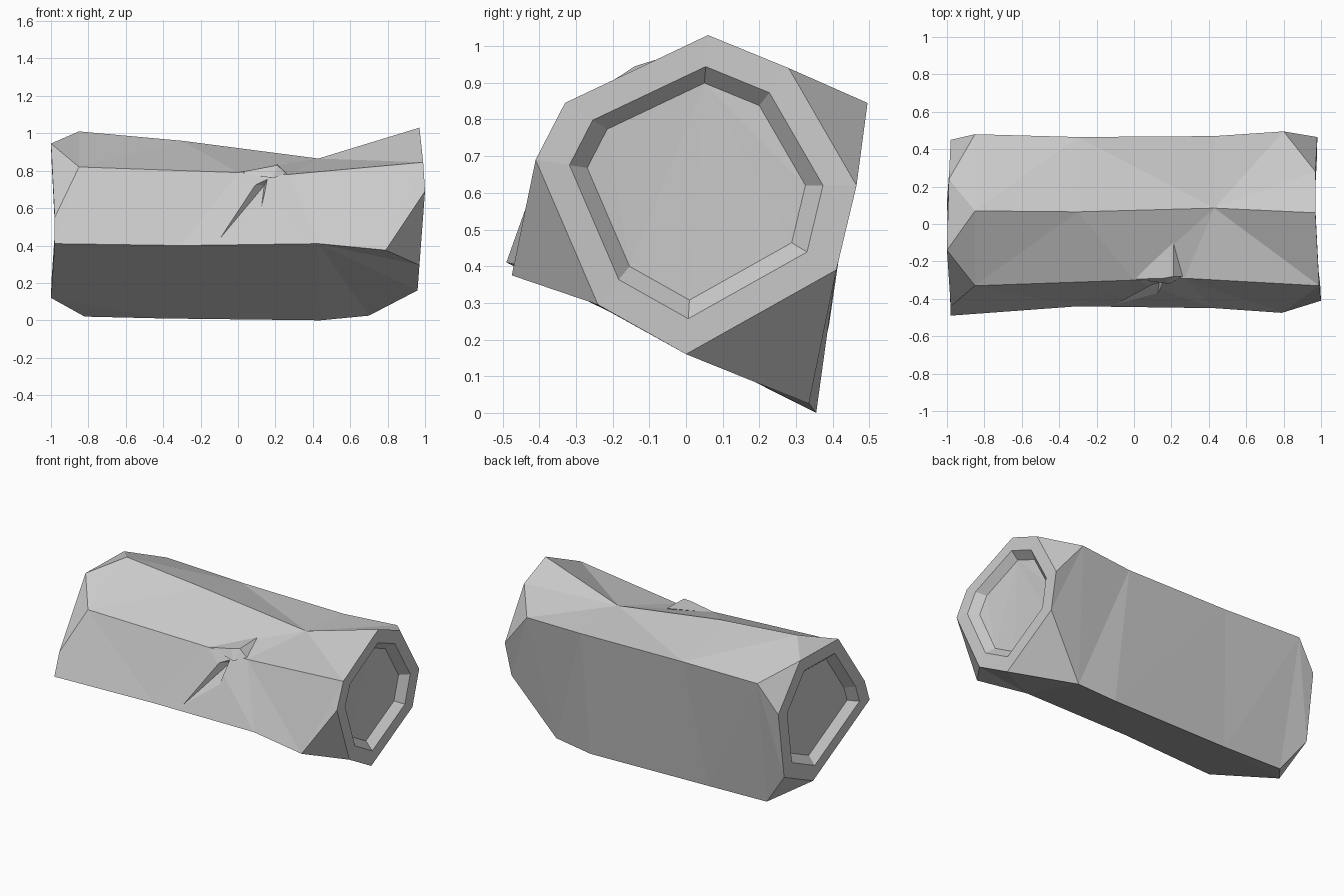
import bpy, bmesh
from mathutils import Vector

cube = bpy.data.objects.get("Cube")
if cube:
    bpy.data.objects.remove(cube)

GREY = (0.6, 0.6, 0.6, 1)
mat = bpy.data.materials.new("plain grey")
mat.use_nodes = True
mat.diffuse_color = GREY
mat.node_tree.nodes["Principled BSDF"].inputs["Base Color"].default_value = GREY


def finish(name, bm):
    bmesh.ops.recalc_face_normals(bm, faces=bm.faces)
    mesh = bpy.data.meshes.new(name)
    bm.to_mesh(mesh)
    bm.free()
    mesh.materials.append(mat)
    obj = bpy.data.objects.new(name, mesh)
    bpy.context.collection.objects.link(obj)
    return obj


def hull(name, points):
    bm = bmesh.new()
    for p in points:
        bm.verts.new(p)
    bmesh.ops.convex_hull(bm, input=bm.verts)
    return finish(name, bm)


# Five long rails around the log: ridge, back, bottom, front, shoulder
mids = [
    [(-.3, .065, .96), (.43, .085, .865)],
    [(-.3, .465, .84), (.43, .47, .83)],
    [(-.4, .34, .01), (.44, .355, 0)],
    [(-.3, -.44, .40), (.43, -.45, .41)],
    [(0, -.30, .79), (.27, -.29, .78)],
]
# Each end: rail corner, whether it is chipped off, rim points up to the next rail
right_end = [
    ((.97, .06, 1.03), False, [(.97, .28, .94)]),
    ((.80, .495, .845), True, [(.98, .465, .62), (.97, .41, .39)]),
    ((.70, .335, .025), True, [(.96, 0, .16), (.97, -.24, .295)]),
    ((.79, -.475, .375), True, [(1, -.41, .69)]),
    ((.99, -.33, .845), False, []),
]
left_end = [
    ((-.85, .07, 1.01), True, [(-.99, .24, .945)]),
    ((-.85, .48, .85), True, [(-.98, .45, .67), (-.98, .39, .24)]),
    ((-.82, .34, .02), True, [(-1, .12, .12)]),
    ((-.98, -.49, .41), False, [(-.98, -.44, .55)]),
    ((-.85, -.33, .82), True, [(-1, -.14, .945)]),
]

bm = bmesh.new()
rails = [[bm.verts.new(p) for p in pair] for pair in mids]
n = len(rails)

# Middle of the trunk
for i in range(n):
    a, b = rails[i], rails[(i + 1) % n]
    bm.faces.new([a[0], a[1], b[1], b[0]])


def build_end(data, side, inward):
    corners = [bm.verts.new(c) for c, _, _ in data]
    rims = [[bm.verts.new(p) for p in pts] for _, _, pts in data]
    ring = []
    for i, (_, chipped, _) in enumerate(data):
        j = (i + 1) % n
        bm.faces.new([rails[i][side], corners[i], *rims[i], corners[j], rails[j][side]])
        if chipped:
            bm.faces.new([rims[i - 1][-1], corners[i], rims[i][0]])
        else:
            ring.append(corners[i])
        ring += rims[i]
    # Recessed cut face inside the rim
    centre = sum((v.co for v in ring), Vector()) / len(ring)
    loops = [ring]
    for scale, depth in ((.79, 0), (.68, .05)):
        shift = Vector((inward * depth, 0, 0))
        loops.append([bm.verts.new(centre + (v.co - centre) * scale + shift) for v in ring])
    for outer, inner in zip(loops, loops[1:]):
        for k in range(len(ring)):
            m = (k + 1) % len(ring)
            bm.faces.new([outer[k], outer[m], inner[m], inner[k]])
    bm.faces.new(loops[-1])


build_end(right_end, 1, -1)
build_end(left_end, 0, 1)
bmesh.ops.triangulate(bm, faces=[f for f in bm.faces if len(f.verts) > 3])
log = finish("log", bm)

# Split in the bark, cut into the front
cutter = hull("split_cutter", [
    (-.12, -.445, .41), (.06, -.36, .73), (.17, -.33, .78),
    (.12, -.41, .56), (.14, -.28, .72),
])
cutter.hide_render = True
mod = log.modifiers.new("bark_split", "BOOLEAN")
mod.operation = "DIFFERENCE"
mod.solver = "EXACT"
mod.object = cutter
bpy.context.view_layer.objects.active = log
bpy.ops.object.modifier_apply(modifier=mod.name)
bpy.data.objects.remove(cutter)

# Broken twig stub on the shoulder
hull("twig_stub", [
    (0, -.295, .79), (.21, -.10, .835), (.16, -.29, .82), (.21, -.28, .83),
    (.26, -.28, .785), (.19, -.32, .76), (.18, -.22, .76),
])
